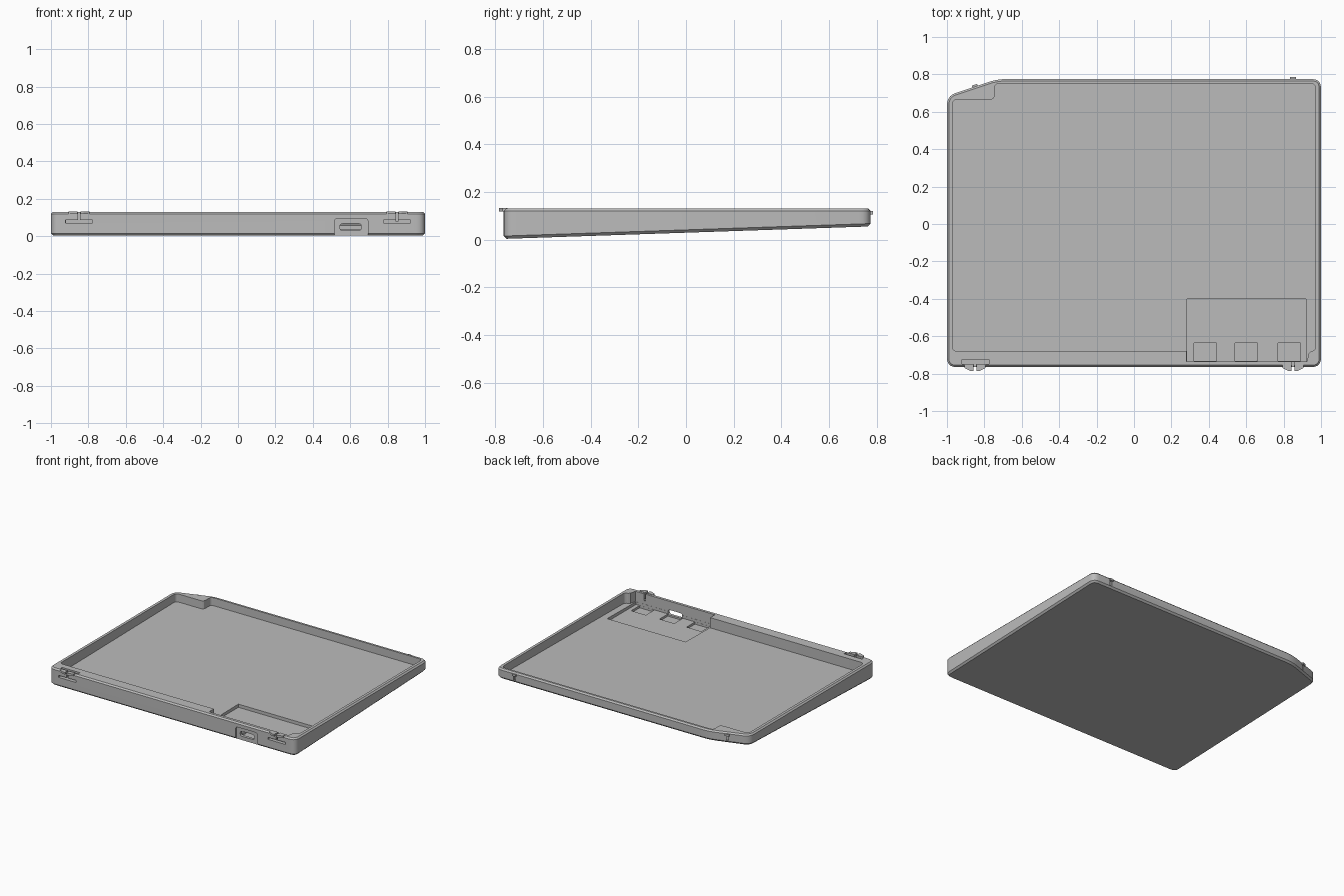
import bpy, bmesh, math
from mathutils import Vector

cube = bpy.data.objects.get("Cube")
if cube:
    bpy.data.objects.remove(cube, do_unlink=True)

grey = bpy.data.materials.new("plain_grey")
grey.use_nodes = True
COLOUR = (0.5, 0.5, 0.5, 1)
grey.diffuse_color = COLOUR
grey.node_tree.nodes["Principled BSDF"].inputs["Base Color"].default_value = COLOUR

TOP = 0.13


def underside(y):
    return 0.003 + (y + 0.765) * 0.034


def cavity_floor(y):
    return 0.054 + (y + 0.765) * 0.012


def rounded(points, radius, steps=5):
    """Round every corner of a 2D polygon."""
    out = []
    for i, p in enumerate(points):
        p = Vector(p)
        a = (Vector(points[i - 1]) - p).normalized() * radius
        b = (Vector(points[(i + 1) % len(points)]) - p).normalized() * radius
        for k in range(steps + 1):
            t = k / steps
            out.append(p + a * (1 - t) ** 2 + b * t ** 2)
    return out


def inset(points, d):
    """Move a counter-clockwise outline inward."""
    out = []
    for i, p in enumerate(points):
        e = (points[(i + 1) % len(points)] - points[i - 1]).normalized()
        out.append(p + Vector((-e.y, e.x)) * d)
    return out


def loft(name, rings):
    """Closed solid through matching rings of 3D points."""
    bm = bmesh.new()
    rows = [[bm.verts.new(p) for p in ring] for ring in rings]
    n = len(rows[0])
    for low, high in zip(rows, rows[1:]):
        for i in range(n):
            j = (i + 1) % n
            bm.faces.new((low[i], low[j], high[j], high[i]))
    bm.faces.new(rows[0][::-1])
    bm.faces.new(rows[-1])
    bmesh.ops.recalc_face_normals(bm, faces=bm.faces)
    mesh = bpy.data.meshes.new(name)
    bm.to_mesh(mesh)
    bm.free()
    mesh.materials.append(grey)
    obj = bpy.data.objects.new(name, mesh)
    bpy.context.collection.objects.link(obj)
    return obj


def upright(name, points, z0, z1):
    heights = [z if callable(z) else (lambda y, z=z: z) for z in (z0, z1)]
    return loft(name, [[(p[0], p[1], h(p[1])) for p in points] for h in heights])


def through(name, points, y0, y1):
    return loft(name, [[(p[0], y, p[1]) for p in points] for y in (y0, y1)])


def rect(x0, x1, y0, y1):
    return [(x0, y0), (x1, y0), (x1, y1), (x0, y1)]


def box(name, x0, x1, y0, y1, z0, z1):
    return upright(name, rect(x0, x1, y0, y1), z0, z1)


def cut(obj, cutter):
    cutter.hide_render = True
    mod = obj.modifiers.new("cut", "BOOLEAN")
    mod.operation, mod.solver, mod.object = "DIFFERENCE", "EXACT", cutter
    bpy.context.view_layer.objects.active = obj
    bpy.ops.object.modifier_apply(modifier=mod.name)
    bpy.data.objects.remove(cutter, do_unlink=True)


# Wedge shell with chamfered top and bottom edges
outline = rounded([(-1, -0.765), (1, -0.765), (1, 0.775),
                   (-0.73, 0.775), (-1, 0.685)], 0.05)
tucked, lip = inset(outline, 0.012), inset(outline, 0.01)
body = loft("tray_body", [
    [(p.x, p.y, underside(p.y)) for p in tucked],
    [(p.x, p.y, underside(p.y) + 0.012) for p in outline],
    [(p.x, p.y, TOP - 0.01) for p in outline],
    [(p.x, p.y, TOP) for p in lip]])

# Main cavity, with a solid block in the back corner
cavity = rounded([(-0.97, -0.68), (0.97, -0.68), (0.97, 0.75),
                  (-0.745, 0.75), (-0.745, 0.665), (-0.97, 0.665)], 0.025, 3)
cut(body, upright("cavity_cutter", cavity, cavity_floor, 0.2))

# Front bay reaching to the thin wall, then the sunken pocket and its notches
bay = [(0.28, -0.735), (0.925, -0.735), (0.935, -0.69), (0.96, -0.67), (0.28, -0.67)]
cut(body, upright("bay_cutter", bay, cavity_floor, 0.2))
cut(body, box("pocket_cutter", 0.283, 0.92, -0.734, -0.4, 0.035, 0.2))
for x in (0.38, 0.6, 0.83):
    cut(body, box("notch_cutter", x - 0.06, x + 0.06, -0.733, -0.635, 0.019, 0.1))

# Port recess and opening
recess = rounded(rect(0.515, 0.695, -0.02, 0.095), 0.02, 4)
cut(body, through("recess_cutter", recess, -0.8, -0.753))
port = rounded(rect(0.545, 0.66, 0.031, 0.067), 0.015, 4)
cut(body, through("port_cutter", port, -0.8, -0.72))

# Flexible front latches: T-shaped slots and hooked lips
cut(body, box("latch_gap_cutter", -0.92, -0.775, -0.748, -0.725, 0.072, 0.2))
for x in (-0.85, 0.85):
    cut(body, box("slot_cutter", x - 0.072, x + 0.072, -0.8, -0.74, 0.072, 0.087))
    cut(body, box("split_cutter", x - 0.006, x + 0.006, -0.8, -0.73, 0.08, 0.2))
    for side in (-1, 1):
        hook = [(x + side * a, y) for a, y in
                ((0.007, -0.75), (0.057, -0.75), (0.055, -0.77), (0.025, -0.785), (0.007, -0.785))]
        upright("front_hook", hook, 0.118, 0.133)

# Back tabs with a narrow groove below each
for x, y, turn in ((0.85, 0.775, 0), (-0.85, 0.735, math.atan2(0.09, 0.27))):
    for name, w, d, z0, z1 in (("groove_cutter", 0.007, 0.01, 0.07, 0.106),
                               ("back_tab", 0.015, 0.01, 0.106, 0.121)):
        part = box(name, -w, w, -d, d, z0, z1)
        part.location, part.rotation_euler.z = (x, y, 0), turn
        bpy.context.view_layer.update()
        if name == "groove_cutter":
            cut(body, part)

bpy.ops.object.select_all(action="DESELECT")
body.select_set(True)
bpy.context.view_layer.objects.active = body
bpy.ops.object.shade_smooth_by_angle(angle=math.radians(25))
